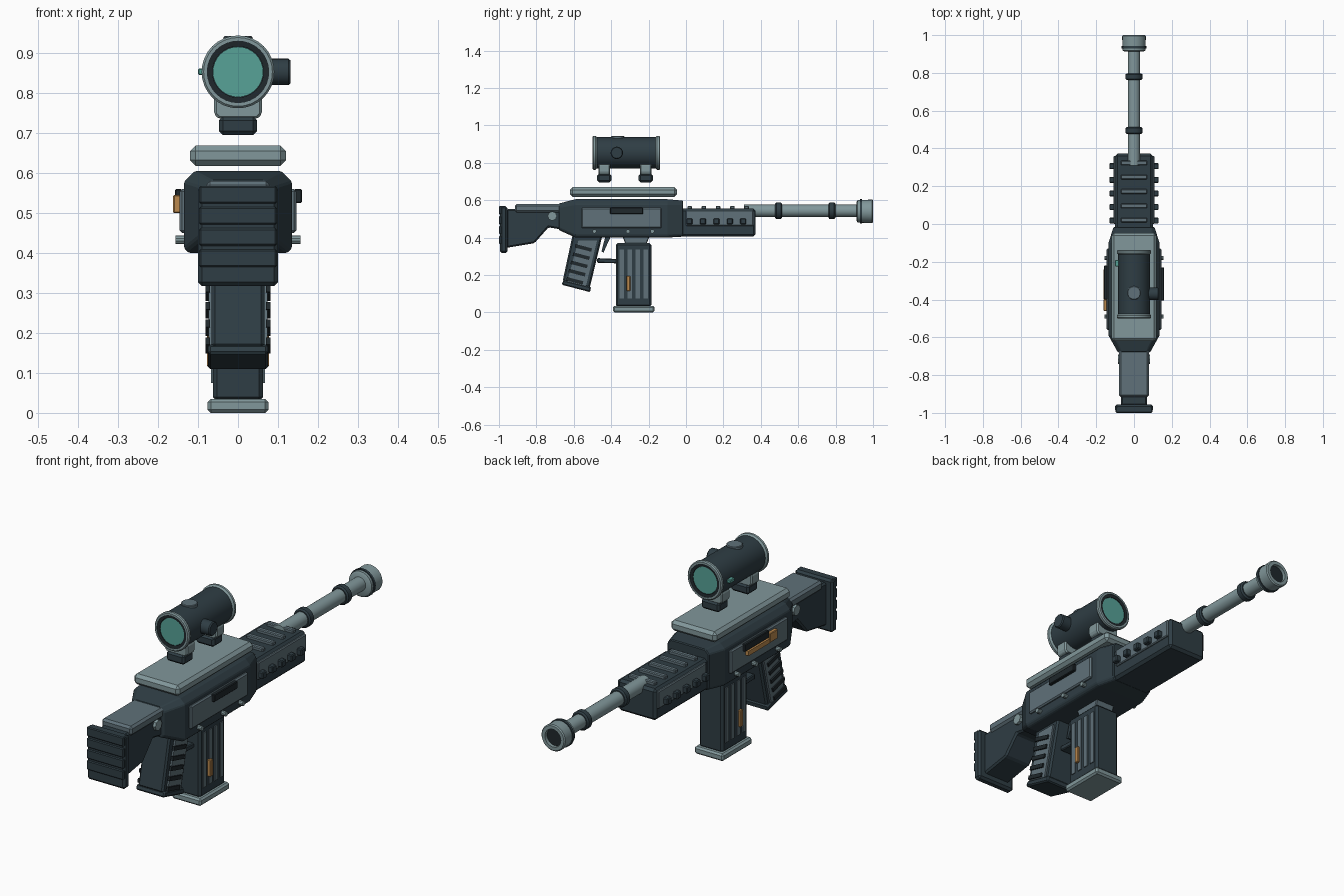
import bpy, bmesh, math
from mathutils import Vector, Matrix

if "Cube" in bpy.data.objects:
    bpy.data.objects.remove(bpy.data.objects["Cube"])


def material(name, rgb):
    m = bpy.data.materials.new(name)
    m.diffuse_color = (*rgb, 1)
    m.use_nodes = True
    m.node_tree.nodes["Principled BSDF"].inputs["Base Color"].default_value = m.diffuse_color
    return m


DARK = material("dark slate", (.028, .047, .058))
BLACK = material("near black", (.014, .021, .025))
GREY = material("steel grey", (.115, .165, .192))
LIGHT = material("light grey", (.22, .31, .325))
TEAL = material("teal glass", (.095, .36, .31))
ORANGE = material("orange brass", (.50, .25, .075))


def finish(name, bm, mat, bevel=0.0, smooth=False):
    bmesh.ops.recalc_face_normals(bm, faces=bm.faces)
    me = bpy.data.meshes.new(name)
    bm.to_mesh(me)
    bm.free()
    ob = bpy.data.objects.new(name, me)
    bpy.context.collection.objects.link(ob)
    me.materials.append(mat)
    if bevel:
        mod = ob.modifiers.new("bevel", 'BEVEL')
        mod.width, mod.segments = bevel, 1
    if smooth:
        bpy.ops.object.select_all(action='DESELECT')
        bpy.context.view_layer.objects.active = ob
        ob.select_set(True)
        bpy.ops.object.shade_smooth_by_angle(angle=math.radians(35))
    return ob


def box(name, x, y, z, mat, bevel=0.0):
    """Box from (min, max) ranges."""
    bm = bmesh.new()
    bmesh.ops.create_cube(bm, size=1)
    for v in bm.verts:
        v.co = [r[0] + (c + .5) * (r[1] - r[0]) for c, r in zip(v.co, (x, y, z))]
    return finish(name, bm, mat, bevel)


def prism(name, pts, x0, x1, mat, bevel=0.0):
    """Side profile (y, z) extruded across x."""
    bm = bmesh.new()
    f = bm.faces.new([bm.verts.new((x0, y, z)) for y, z in pts])
    ext = bmesh.ops.extrude_face_region(bm, geom=[f])
    bmesh.ops.translate(bm, vec=(x1 - x0, 0, 0),
                        verts=[v for v in ext['geom'] if isinstance(v, bmesh.types.BMVert)])
    return finish(name, bm, mat, bevel)


def lathe(name, centre, axis, profile, mat, n=24):
    """Profile of (distance along axis, radius) turned into a capped solid."""
    bm = bmesh.new()
    rot = Vector((0, 0, 1)).rotation_difference(Vector(axis)).to_matrix()
    rings = []
    for d, r in profile:
        rings.append([bm.verts.new(Vector(centre) + rot @ Vector(
            (r * math.cos(math.tau * i / n), r * math.sin(math.tau * i / n), d))) for i in range(n)])
    for a, b in zip(rings, rings[1:]):
        for i in range(n):
            j = (i + 1) % n
            bm.faces.new((a[i], a[j], b[j], b[i]))
    bm.faces.new(rings[0])
    bm.faces.new(rings[-1])
    return finish(name, bm, mat, smooth=True)


def loft(name, sections, mat, bevel=0.0):
    """Chamfered sections (y, half width, top half width, z0, z1) joined along y."""
    bm = bmesh.new()
    rings = []
    for y, w, t, z0, z1 in sections:
        c = w - t
        half = [(w - .012, z0), (w, z0 + .012), (w, z1 - c), (t, z1)]
        ring = half + [(-x, z) for x, z in reversed(half)]
        rings.append([bm.verts.new((x, y, z)) for x, z in ring])
    for a, b in zip(rings, rings[1:]):
        for i in range(8):
            j = (i + 1) % 8
            bm.faces.new((a[i], a[j], b[j], b[i]))
    bm.faces.new(rings[0])
    bm.faces.new(rings[-1])
    return finish(name, bm, mat, bevel)


def side(s, a, b):
    return (min(s * a, s * b), max(s * a, s * b))


# Stock, butt plate and cheek rest
box("butt_plate", (-.1, .1), (-.995, -.955), (.317, .568), DARK, .01)
for i in range(4):
    z = .365 + i * .053
    box("butt_ridge", (-.097, .097), (-1, -.97), (z, z + .044), DARK, .004)
prism("stock", [(-.96, .552), (-.96, .345), (-.81, .37), (-.735, .455), (-.65, .44), (-.65, .555)],
      -.07, .07, DARK, .008)
box("cheek_rest", (-.08, .08), (-.915, -.64), (.535, .58), GREY, .01)

# Receiver and top plate
loft("receiver", [(-.68, .085, .065, .44, .582), (-.59, .135, .108, .40, .605),
                  (-.10, .135, .108, .40, .605), (-.015, .108, .09, .405, .597)], DARK, .004)
box("top_plate", (-.12, .12), (-.62, -.048), (.618, .669), LIGHT, .014)

# Handguard with ribs and side blocks
box("handguard", (-.1, .1), (-.03, .372), (.405, .555), DARK, .012)
for i in range(5):
    y = .02 + i * .076
    box("top_rib", (-.07, .07), (y - .012, y + .012), (.55, .57), GREY, .004)

# Parts repeated on both sides
for s in (-1, 1):
    box("receiver_panel", side(s, .12, .146), (-.56, -.13), (.45, .56), GREY, .006)
    for y in (-.49, -.31, -.18):
        lathe("receiver_pin", (s * .12, y, .433), (s, 0, 0), [(0, .011), (.036, .011)], LIGHT, 10)
    lathe("stock_bolt", (s * .06, -.715, .515), (s, 0, 0), [(0, .025), (.024, .025)], LIGHT, 8)
    box("handguard_panel", side(s, .09, .108), (.0, .36), (.462, .545), GREY, .004)
    for i in range(5):
        y = .018 + i * .072
        box("handguard_block", side(s, .1, .13), (y - .016, y + .016), (.47, .502), DARK, .004)

    # Grip side panel with slanted ribs
    prism("grip_panel", [(-.575, .385), (-.475, .385), (-.535, .14), (-.635, .165)],
          *side(s, .06, .074), GREY)
    for i in range(5):
        y, z = -.59 - i * .0115, .345 - i * .044
        prism("grip_rib", [(y, z + .02), (y + .088, z - .003), (y + .083, z - .021), (y - .005, z + .002)],
              *side(s, .07, .081), BLACK)

    # Magazine grooves and cartridge
    for i in range(4):
        y = -.344 + i * .043
        box("magazine_strip", side(s, .058, .067), (y - .012, y + .012), (.075, .335), GREY)
    box("magazine_cartridge", side(s, .06, .078), (-.319, -.298), (.115, .195), ORANGE, .003)

# Ejection slot on the right, brass handle on the left
box("ejection_slot", (.14, .16), (-.405, -.23), (.525, .56), BLACK, .003)
box("bolt_slot", (-.158, -.14), (-.40, -.22), (.525, .56), BLACK, .003)
box("bolt_slider", (-.161, -.14), (-.40, -.24), (.50, .522), ORANGE)
box("bolt_handle", (-.162, -.14), (-.46, -.40), (.50, .545), ORANGE, .003)

# Barrel with rings and hollow muzzle
lathe("barrel", (0, 0, .543), (0, 1, 0), [(.31, .033), (.93, .033)], LIGHT)
for y in (.495, .78):
    lathe("barrel_ring", (0, y, .543), (0, 1, 0),
          [(-.018, .038), (-.012, .045), (.012, .045), (.018, .038)], DARK)
lathe("muzzle", (0, 0, .54), (0, 1, 0),
      [(.912, .05), (.918, .06), (.995, .063), (1, .058), (1, .042), (.97, .042)], LIGHT)
lathe("muzzle_band", (0, 0, .54), (0, 1, 0), [(.93, .065), (.942, .065)], DARK)
lathe("muzzle_bore", (0, 0, .54), (0, 1, 0), [(.965, .041), (.985, .041)], BLACK)

# Grip and trigger
prism("grip", [(-.605, .42), (-.445, .42), (-.515, .13), (-.66, .165)], -.066, .066, DARK, .008)
prism("grip_cap", [(-.655, .172), (-.508, .137), (-.512, .108), (-.665, .148)], -.075, .075, DARK, .006)
prism("trigger_guard", [(-.475, .29), (-.36, .285), (-.36, .262), (-.475, .265)], -.03, .03, DARK, .004)
prism("trigger", [(-.43, .41), (-.40, .41), (-.43, .345), (-.44, .32), (-.452, .325)], -.014, .014, DARK)

# Magazine
prism("magazine_neck", [(-.345, .42), (-.19, .42), (-.215, .355), (-.32, .355)], -.05, .05, GREY, .004)
box("magazine", (-.063, .063), (-.375, -.185), (.03, .37), DARK, .01)
box("magazine_base", (-.076, .076), (-.39, -.168), (0, .035), LIGHT, .008)

# Scope mounts
for y in (-.437, -.215):
    box("mount_foot", (-.048, .048), (y - .038, y + .038), (.695, .742), DARK, .01)
    loft("mount_saddle", [(y - .031, .06, .05, .735, .80), (y + .031, .06, .05, .735, .80)], LIGHT, .006)

# Scope tube, end rings, glass and knobs
ZC = .853
lathe("scope_tube", (0, 0, ZC), (0, 1, 0), [(-.485, .084), (-.155, .084)], DARK, 32)
for y, s in ((-.5, 1), (-.138, -1)):
    lathe("scope_end_ring", (0, y, ZC), (0, s, 0),
          [(.02, .078), (0, .078), (0, .086), (.005, .091), (.016, .091), (.024, .084)], LIGHT, 32)
    lathe("scope_inner_ring", (0, y, ZC), (0, s, 0),
          [(.02, .064), (.004, .064), (.002, .08), (.02, .08)], BLACK, 32)
    lathe("scope_lens", (0, y, ZC), (0, s, 0), [(.006, .063), (.022, .063)], TEAL, 32)
lathe("side_knob", (.07, -.37, ZC), (1, 0, 0), [(0, .033), (.056, .033), (.061, .029)], DARK)
lathe("top_knob", (0, -.365, .92), (0, 0, 1), [(0, .036), (.02, .036), (.023, .033)], GREY)
box("scope_button", (-.1, -.075), (-.225, -.19), (.845, .862), TEAL, .003)
